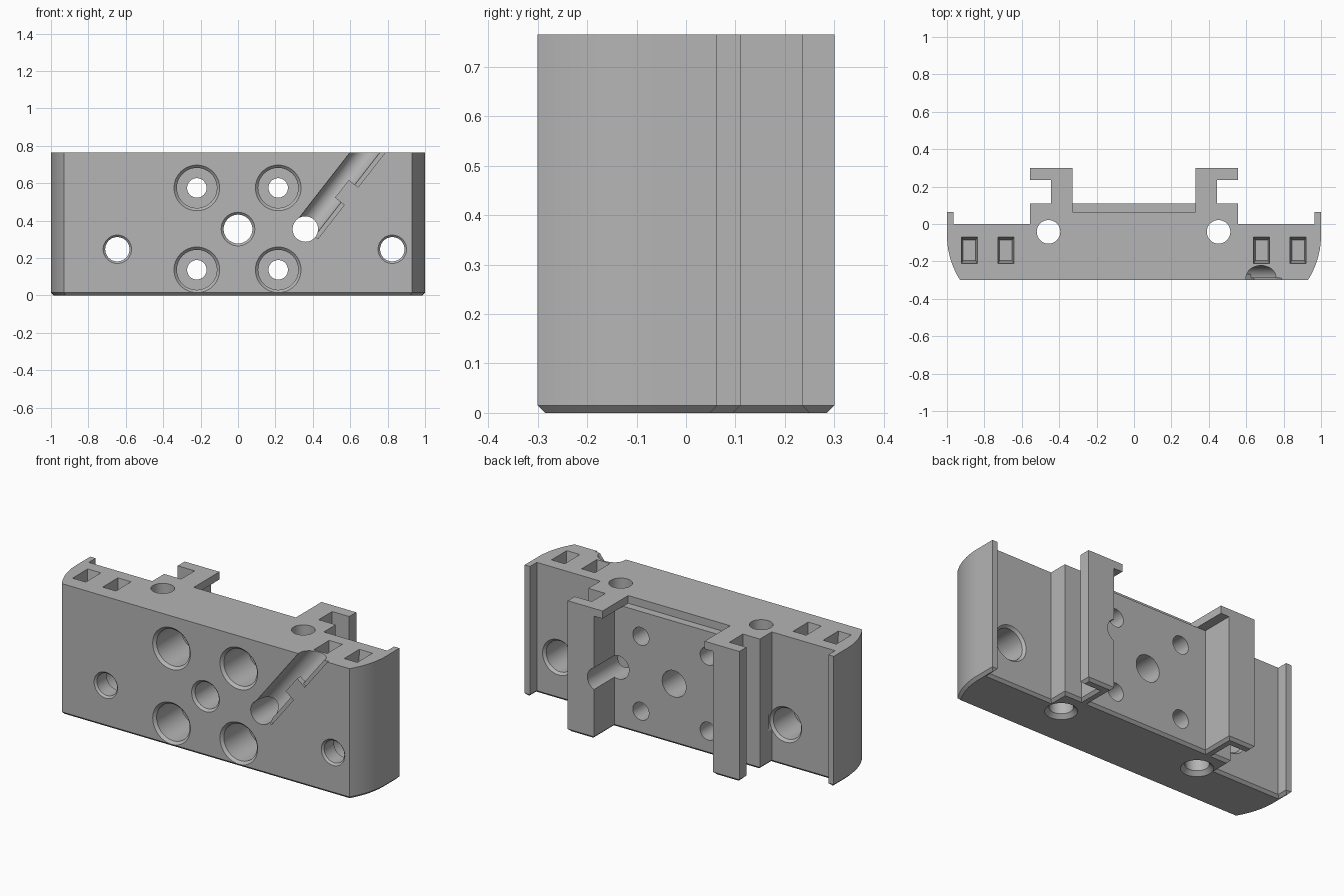
import bpy, bmesh, math
from mathutils import Matrix, Vector

if "Cube" in bpy.data.objects:
    bpy.data.objects.remove(bpy.data.objects["Cube"])

grey = bpy.data.materials.new("plain grey")
grey.diffuse_color = (0.46, 0.46, 0.46, 1)
grey.use_nodes = True
grey.node_tree.nodes["Principled BSDF"].inputs["Base Color"].default_value = (0.46, 0.46, 0.46, 1)

HEIGHT, CAP, FRONT = 0.765, 0.72, -0.3
TO_BACK = Matrix.Rotation(-math.pi / 2, 4, 'X')


def finish(name, bm, matrix=Matrix()):
    bmesh.ops.transform(bm, matrix=matrix, verts=bm.verts)
    bmesh.ops.recalc_face_normals(bm, faces=bm.faces)
    mesh = bpy.data.meshes.new(name)
    bm.to_mesh(mesh)
    bm.free()
    mesh.materials.append(grey)
    ob = bpy.data.objects.new(name, mesh)
    bpy.context.collection.objects.link(ob)
    return ob


def slab(name, inner, panel, z0, z1, chamfer=0):
    """Mirrored plan outline, extruded upward."""
    radius, cy = 0.446, -0.06
    sweep = math.asin((cy - FRONT) / radius)
    half = [(1 - radius + radius * math.cos(a), cy - radius * math.sin(a))
            for a in (sweep * (1 - i / 10) for i in range(11))]
    half += [(1, 0.063), (0.965, 0.063), (0.965, 0), (0.555, 0), (0.555, 0.11),
             (0.445, 0.11), (0.445, 0.235), (0.555, 0.235), (0.555, 0.3),
             (inner, 0.3), (inner, panel)]
    outline = half + [(-x, y) for x, y in reversed(half)]
    bm = bmesh.new()
    base = bm.faces.new([bm.verts.new((x, y, z0)) for x, y in outline])
    rim = list(base.edges)
    top = bmesh.ops.extrude_face_region(bm, geom=[base], use_keep_orig=True)
    bmesh.ops.translate(bm, vec=(0, 0, z1 - z0),
                        verts=[v for v in top["geom"] if isinstance(v, bmesh.types.BMVert)])
    bmesh.ops.recalc_face_normals(bm, faces=bm.faces)
    if chamfer:
        bmesh.ops.bevel(bm, geom=rim, offset=chamfer, segments=1, affect='EDGES')
    return finish(name, bm)


def turned(profile, matrix, sides=48):
    """Solid of revolution from (radius, distance) pairs."""
    bm = bmesh.new()
    rings = [[bm.verts.new((r * math.cos(math.tau * i / sides),
                            r * math.sin(math.tau * i / sides), d)) for i in range(sides)]
             for r, d in profile]
    for a, b in zip(rings, rings[1:]):
        for i in range(sides):
            j = (i + 1) % sides
            bm.faces.new((a[i], a[j], b[j], b[i]))
    bm.faces.new(rings[0])
    bm.faces.new(rings[-1])
    return finish("cutter", bm, matrix)


def block(low, high, matrix=Matrix(), taper=1):
    """Box between two corners, narrowed at its lower end by taper."""
    low, high = Vector(low), Vector(high)
    mid, size = (low + high) / 2, high - low
    bm = bmesh.new()
    bmesh.ops.create_cube(bm, size=1)
    for v in bm.verts:
        s = taper if v.co.z < 0 else 1
        v.co = mid + Vector((v.co.x * size.x * s, v.co.y * size.y * s, v.co.z * size.z))
    return finish("cutter", bm, matrix)


def combine(tool, operation='DIFFERENCE'):
    mod = body.modifiers.new("combine", 'BOOLEAN')
    mod.operation, mod.solver, mod.object = operation, 'EXACT', tool
    bpy.context.view_layer.objects.active = body
    bpy.ops.object.modifier_apply(modifier=mod.name)
    bpy.data.objects.remove(tool)


def front_hole(x, z, profile):
    combine(turned(profile, Matrix.Translation((x, 0, z)) @ TO_BACK))


# Main body with hooked rails, and the stop layer closing the rails at the top
body = slab("mounting_block", 0.385, 0.11, 0, CAP, 0.015)
combine(slab("stop_layer", 0.33, 0.063, CAP, HEIGHT), 'UNION')

# Counterbored screw holes
for x in (-0.22, 0.215):
    for z in (0.137, 0.575):
        front_hole(x, z, [(0.122, -0.31), (0.122, FRONT), (0.107, -0.285),
                          (0.107, -0.06), (0.052, -0.06), (0.052, 0.4)])

# Centre hole and cable hole
front_hole(0, 0.355, [(0.09, -0.31), (0.09, FRONT), (0.077, -0.287), (0.077, 0.4)])
front_hole(0.36, 0.355, [(0.068, -0.31), (0.068, 0.4)])

# Side holes, widened from the back
for x in (-0.645, 0.825):
    front_hole(x, 0.247, [(0.076, -0.31), (0.076, FRONT), (0.065, -0.289), (0.065, -0.2),
                          (0.09, -0.2), (0.09, -0.015), (0.103, 0), (0.103, 0.03)])

# Upright holes, countersunk underneath
for x in (-0.457, 0.452):
    combine(turned([(0.085, -0.1), (0.085, 0), (0.063, 0.022), (0.063, 1)],
                   Matrix.Translation((x, -0.042, 0))))

# Tapered pockets in the top
for x in (-0.88, -0.685, 0.682, 0.877):
    combine(block((x - 0.043, -0.212, HEIGHT - 0.1), (x + 0.043, -0.07, HEIGHT + 0.005), taper=0.78))

# Slanted cable channel with a retaining tab
slant = Matrix.Translation((0.36, 0, 0.355)) @ Matrix.Rotation(0.662, 4, 'Y')
combine(turned([(0.063, 0), (0.063, 0.8)], slant @ Matrix.Translation((0, -0.285, 0))))
combine(block((-0.063, -0.35, 0), (0.085, -0.288, 0.8), slant))
combine(block((0.022, FRONT, 0.23), (0.095, -0.268, 0.35), slant), 'UNION')

# Smooth round walls, keep hard edges
bpy.ops.object.select_all(action='DESELECT')
body.select_set(True)
bpy.context.view_layer.objects.active = body
bpy.ops.object.shade_smooth_by_angle(angle=math.radians(25))
